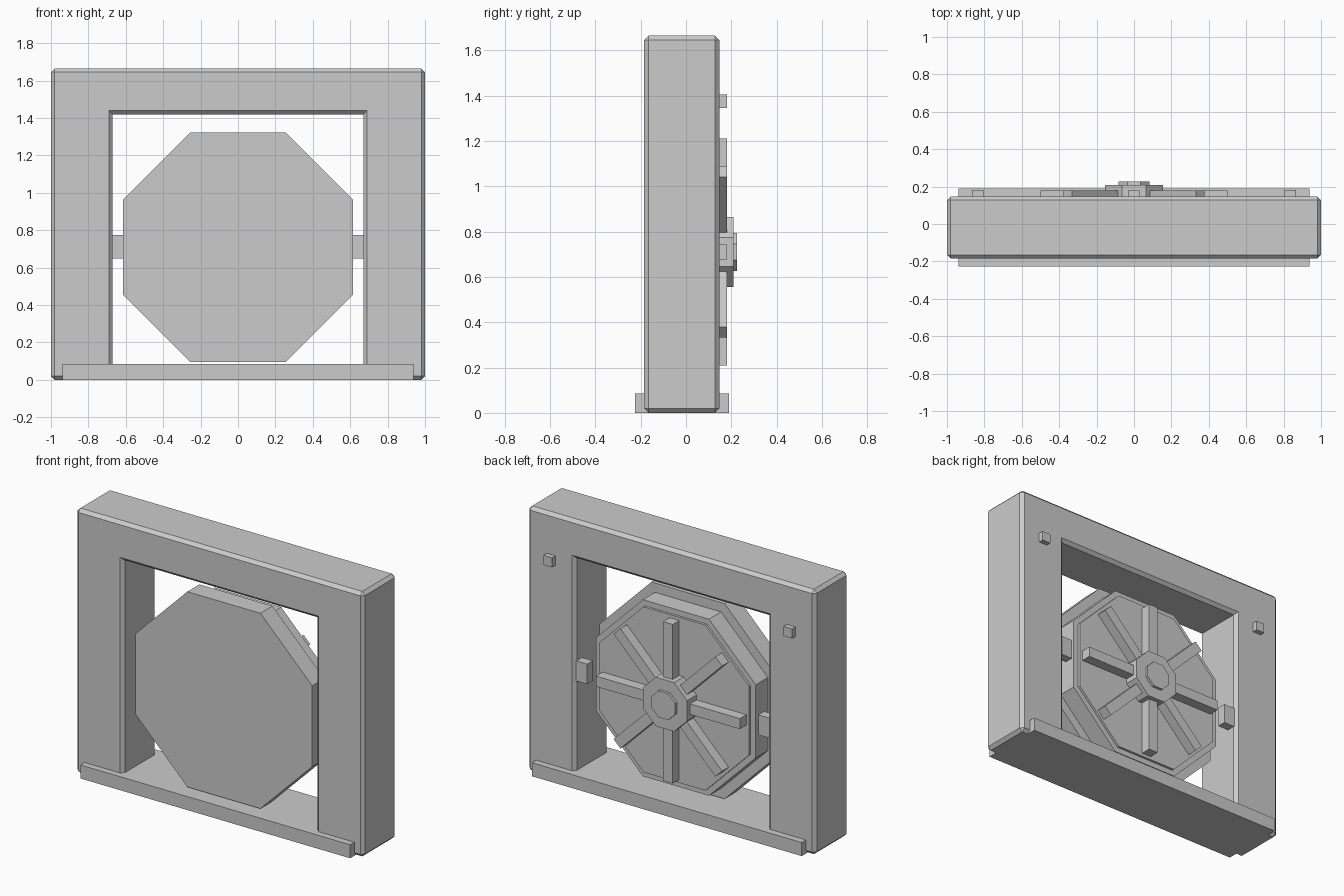
import bpy, bmesh, math
from mathutils import Matrix, Vector

if "Cube" in bpy.data.objects:
    bpy.data.objects.remove(bpy.data.objects["Cube"])

CZ = 0.71  # height of the door centre


def finish(bm, name):
    bmesh.ops.recalc_face_normals(bm, faces=bm.faces)
    me = bpy.data.meshes.new(name)
    bm.to_mesh(me)
    bm.free()
    ob = bpy.data.objects.new(name, me)
    bpy.context.collection.objects.link(ob)
    return ob


def box(name, x, y, z, spin=0.0):
    """Box from (min, max) ranges; spin turns it about the door axis."""
    bm = bmesh.new()
    size = Vector((x[1] - x[0], y[1] - y[0], z[1] - z[0]))
    mid = Vector((sum(x) / 2, sum(y) / 2, sum(z) / 2))
    bmesh.ops.create_cube(bm, size=1, matrix=Matrix.Translation(mid) @ Matrix.Diagonal(size.to_4d()))
    if spin:
        bmesh.ops.rotate(bm, verts=bm.verts, cent=(0, 0, CZ), matrix=Matrix.Rotation(spin, 3, 'Y'))
    return finish(bm, name)


def octagon(name, apothem, y0, y1):
    """Flat-topped octagonal slab facing along y."""
    bm = bmesh.new()
    r = apothem / math.cos(math.pi / 8)
    m = (Matrix.Translation((0, (y0 + y1) / 2, CZ)) @ Matrix.Rotation(math.pi / 2, 4, 'X')
         @ Matrix.Rotation(math.pi / 8, 4, 'Z'))
    bmesh.ops.create_cone(bm, cap_ends=True, segments=8, radius1=r, radius2=r,
                          depth=y1 - y0, matrix=m)
    # make sure a flat side points up
    top = max(v.co.z for v in bm.verts)
    if top > CZ + apothem + 0.01:
        bmesh.ops.rotate(bm, verts=bm.verts, cent=(0, 0, CZ), matrix=Matrix.Rotation(math.pi / 8, 3, 'Y'))
    return finish(bm, name)


# Doorway frame: one arch-shaped block with chamfered outward edges
bm = bmesh.new()
half = [(0.67, 0.0), (1.0, 0.0), (1.0, 1.665)]
profile = half + [(-x, z) for x, z in reversed(half)] + [(-0.67, 1.42), (0.67, 1.42)]
face = bm.faces.new([bm.verts.new((x, -0.185, z)) for x, z in profile])
ext = bmesh.ops.extrude_face_region(bm, geom=[face])
bmesh.ops.translate(bm, vec=(0, 0.333, 0),
                    verts=[g for g in ext['geom'] if isinstance(g, bmesh.types.BMVert)])
bmesh.ops.recalc_face_normals(bm, faces=bm.faces)
convex = [e for e in bm.edges if e.calc_face_angle_signed() > 0.5]
bmesh.ops.bevel(bm, geom=convex, offset=0.02, offset_type='OFFSET', segments=1,
                profile=0.5, affect='EDGES')
finish(bm, "door_frame")

# Threshold
box("threshold", (-0.938, 0.938), (-0.226, 0.19), (0, 0.085))

# Stepped octagonal door
octagon("door_slab", 0.614, -0.14, -0.02)
octagon("door_step", 0.555, -0.02, 0.10)
octagon("door_back_panel", 0.52, 0.10, 0.115)

# Spokes, hub and boss on the back
for i in range(8):
    box("spoke", (-0.033, 0.033), (0.105, 0.18), (CZ + 0.10, CZ + 0.50), i * math.pi / 4)
octagon("hub", 0.154, 0.11, 0.209)
octagon("hub_boss", 0.083, 0.209, 0.226)

# Side latches and corner studs
for s in (-1, 1):
    box("side_latch", sorted((s * 0.595, s * 0.69)), (0.075, 0.132), (0.648, 0.774))
    box("corner_stud", sorted((s * 0.805, s * 0.865)), (0.13, 0.181), (1.345, 1.405))
